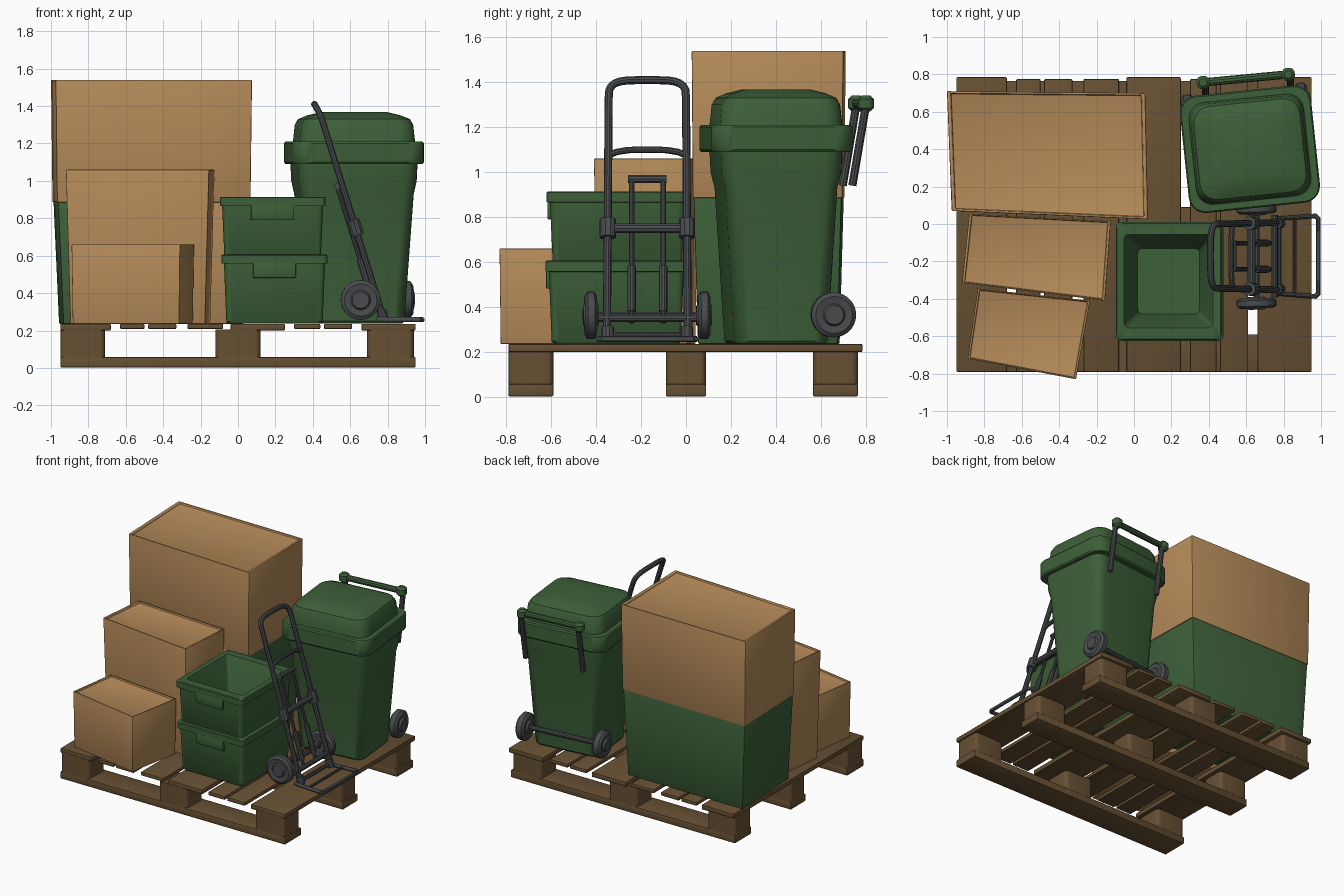
import bpy, bmesh, math
from mathutils import Vector, Matrix

if "Cube" in bpy.data.objects:
    bpy.data.objects.remove(bpy.data.objects["Cube"])

def mat(name, rgb):
    m = bpy.data.materials.new(name)
    m.diffuse_color = (*rgb, 1)
    m.use_nodes = True
    m.node_tree.nodes["Principled BSDF"].inputs["Base Color"].default_value = m.diffuse_color
    return m

CARD = mat("cardboard", (0.46, 0.255, 0.10))
GREEN = mat("green_plastic", (0.046, 0.115, 0.040))
WOOD = mat("pallet_wood", (0.135, 0.08, 0.033))
METAL = mat("dark_metal", (0.066, 0.070, 0.074))

def skin(name, rings, material, matrix=Matrix(), bevel=0):
    """Join equal-length rings of points into a closed solid."""
    bm = bmesh.new()
    vs = [[bm.verts.new(matrix @ Vector(p)) for p in r] for r in rings]
    n = len(vs[0])
    for a, b in zip(vs, vs[1:]):
        for i in range(n):
            j = (i + 1) % n
            bm.faces.new((a[i], a[j], b[j], b[i]))
    bm.faces.new(vs[0][::-1])
    bm.faces.new(vs[-1])
    bmesh.ops.recalc_face_normals(bm, faces=bm.faces)
    me = bpy.data.meshes.new(name)
    bm.to_mesh(me)
    bm.free()
    ob = bpy.data.objects.new(name, me)
    bpy.context.collection.objects.link(ob)
    me.materials.append(material)
    if bevel:
        md = ob.modifiers.new("bevel", 'BEVEL')
        md.width, md.segments, md.limit_method = bevel, 2, 'ANGLE'
    return ob

def rrect(z, w, d, r, seg=5):
    pts = []
    for k, (sx, sy) in enumerate(((1, 1), (-1, 1), (-1, -1), (1, -1))):
        for i in range(seg + 1):
            a = math.pi / 2 * (k + i / seg)
            pts.append((sx * (w / 2 - r) + r * math.cos(a), sy * (d / 2 - r) + r * math.sin(a), z))
    return pts

def loft(name, specs, material, loc=(0, 0, 0), rot=0):
    M = Matrix.Translation(loc) @ Matrix.Rotation(math.radians(rot), 4, 'Z')
    return skin(name, [rrect(*s) for s in specs], material, M)

def block(name, x0, x1, y0, y1, z0, z1, material, bevel=0.006):
    ring = lambda z: [(x0, y0, z), (x1, y0, z), (x1, y1, z), (x0, y1, z)]
    return skin(name, [ring(z0), ring(z1)], material, bevel=bevel)

def tube(name, pts, r, material, closed=False):
    cu = bpy.data.curves.new(name, 'CURVE')
    cu.dimensions, cu.bevel_depth, cu.bevel_resolution, cu.use_fill_caps = '3D', r, 3, True
    sp = cu.splines.new('POLY')
    sp.points.add(len(pts) - 1)
    for p, q in zip(sp.points, pts):
        p.co = (*q, 1)
    sp.use_cyclic_u = closed
    cu.materials.append(material)
    ob = bpy.data.objects.new(name, cu)
    bpy.context.collection.objects.link(ob)

def wheel(name, loc, h, r, angle):
    """Wheel whose axle is the x axis turned by angle about z."""
    prof = [(-1, .25), (-1, .42), (-.65, .5), (-.8, .82), (-.45, 1),
            (.45, 1), (.8, .82), (.65, .5), (1, .42), (1, .25)]
    rings = [[(o * h, r * s * math.cos(a), r * s * math.sin(a))
              for a in (math.tau * i / 28 for i in range(28))] for o, s in prof]
    skin(name, rings, METAL, Matrix.Translation(loc) @ Matrix.Rotation(math.radians(angle), 4, 'Z'))

# --- pallet ---
for i, (y0, y1) in enumerate(((-.79, -.59), (-.09, .09), (.565, .765))):
    block(f"pallet_runner_{i}", -.95, .95, y0, y1, .003, .058, WOOD)
    for j, (x0, x1) in enumerate(((-.95, -.71), (-.12, .12), (.69, .94))):
        loft(f"pallet_block_{i}_{j}", [(.055, x1 - x0, y1 - y0, .03), (.205, x1 - x0, y1 - y0, .03)],
             WOOD, ((x0 + x1) / 2, (y0 + y1) / 2, 0))
slats = [(-.95, -.68), (-.63, -.50), (-.48, -.33), (-.27, -.08), (-.04, .25), (.30, .44), (.46, .61), (.66, .95)]
for i, (x0, x1) in enumerate(slats):
    wide = x1 - x0 > .25
    block(f"deck_slat_{i}", x0, x1, -.79, .785 if wide else .775, .20 if wide else .208, .236, WOOD)

# --- cardboard boxes: four plan corners, tapered, with a shallow rim on top ---
def carton(name, corners, z0, z1, low, top=1.0, material=CARD, rim=True):
    c = sum((Vector(p) for p in corners), Vector((0, 0))) / 4
    ring = lambda s, z: [(*(c + (Vector(p) - c) * s), z) for p in corners]
    rings = [ring(low, z0), ring(top, z1)]
    if rim:
        rings += [ring(.965, z1), ring(.96, z1 - .014)]
    return skin(name, rings, material, bevel=.006)

big = [(-.975, .07), (.075, .025), (.06, .70), (-1.0, .71)]
mid = [(-.92, -.315), (-.155, -.41), (-.125, .015), (-.88, .055)]
small = [(-.89, -.72), (-.31, -.83), (-.235, -.41), (-.835, -.345)]
carton("large_carton", big, .885, 1.54, .985)
carton("middle_carton", mid, .236, 1.06, .94)
carton("small_carton", small, .236, .66, .98)

# --- green tote below the large carton, cardboard-coloured on most of its front ---
tote = carton("lower_tote", big, .236, .89, .92, .975, GREEN, rim=False)
tote.data.materials.append(CARD)
bm = bmesh.new()
bm.from_mesh(tote.data)
bmesh.ops.bisect_plane(bm, geom=bm.verts[:] + bm.edges[:] + bm.faces[:],
                       plane_co=(-.88, 0, 0), plane_no=(1, 0, 0))
bm.normal_update()
for f in bm.faces:
    if f.normal.y < -.8 and f.calc_center_median().x > -.88:
        f.material_index = 1
bm.to_mesh(tote.data)
bm.free()

# --- stacked crates with rims, hollow insides and grips ---
def crate(name, cx, cy, z0, z1):
    w, d, r = .565, .63, .025
    loft(name, [(z0, .50, .56, .03), (z0 + .01, .515, .575, .03), (z1 - .05, .54, .60, .03),
                (z1 - .048, w, d, r), (z1 - .005, w, d, r), (z1, w - .012, d - .012, r),
                (z1, .475, .50, r), (z1 - .01, .465, .49, r), (z0 + .04, .33, .35, r)],
         GREEN, (cx, cy, 0))
    for s in (-1, 1):
        y = cy + s * .30
        block(name + "_grip", cx - .115, cx + .115, y - .012, y + .012, z1 - .125, z1 - .045, GREEN)

crate("lower_crate", .195, -.31, .238, .607)
crate("upper_crate", .185, -.305, .575, .915)

# --- wheeled bin, turned slightly ---
BIN, TURN = Vector((.62, .40, 0)), 6
BM = Matrix.Translation(BIN) @ Matrix.Rotation(math.radians(TURN), 4, 'Z')
loft("bin_body", [(.238, .49, .40, .05), (.25, .51, .42, .06), (.93, .605, .50, .07),
                  (1.0, .635, .535, .08), (1.11, .645, .545, .08)], GREEN, BIN, TURN)
loft("bin_rim", [(1.09, .69, .615, .08), (1.10, .705, .63, .09), (1.20, .705, .63, .09),
                 (1.21, .69, .615, .08)], GREEN, BIN, TURN)
loft("bin_lid", [(1.20, .62, .55, .09), (1.30, .60, .53, .09), (1.33, .57, .50, .09),
                 (1.35, .48, .42, .09), (1.368, .34, .29, .08)], GREEN, BIN, TURN)
for s in (-1, 1):
    wheel("bin_wheel", BM @ Vector((s * .305, .225, .365)), .042, .10, TURN)
tube("bin_axle", [BM @ Vector((x, .225, .365)) for x in (-.3, .3)], .018, METAL)
# rear grab bar
ends = [Vector((.37, .757, 1.305)), Vector((.825, .80, 1.305))]
tube("bin_handle_bar", ends, .022, GREEN)
for e in ends:
    loft("bin_handle_knob", [(-.035, .04, .04, .018), (-.02, .07, .07, .03),
                             (.02, .07, .07, .03), (.035, .04, .04, .018)], GREEN, e, TURN)
    tube("bin_handle_strut", [e + Vector((.012, 0, -.01)), e + Vector((.012, -.06, -.365))], .019, METAL)

# --- hand truck: everything lies in a leaning plane ---
def lean(y, z, off=0):
    return Vector((.78 - (z - .26) * .31 + off, y, z))

YC, HW = -.172, .172
arc = [math.pi * i / 12 for i in range(13)]
def hoop(a):
    c, s = math.cos(a), math.sin(a)
    y = YC + HW * math.copysign(abs(c) ** .5, c)
    return lean(y, 1.33 + .08 * s ** .6 if s > 1e-6 else 1.33, -.015 * max(s, 0))
tube("truck_main_hoop", [lean(YC + HW + .008, .25)] + [hoop(a) for a in arc] + [lean(YC - HW - .008, .25)], .018, METAL)
tube("truck_upper_crossbar", [lean(YC + HW * t, 1.075 + .025 * (1 - t ** 4)) for t in (-1, -.8, -.5, 0, .5, .8, 1)], .015, METAL)
tube("truck_middle_crossbar", [lean(YC - HW, .75), lean(YC + HW, .75)], .022, METAL)
tube("truck_lower_crossbar", [lean(YC - .22, .35), lean(YC + .22, .35)], .017, METAL)
tube("truck_base_crossbar", [lean(YC - HW, .275), lean(YC + HW, .275)], .013, METAL)
for s in (-1, 1):
    y = YC + s * (HW + .004)
    tube("truck_rail_clamp", [lean(y, .71), lean(y, .79)], .036, METAL)
    tube("truck_rail_foot", [lean(y, .255), lean(y, .31)], .028, METAL)
    # inner support frame
    yi = YC + s * .07
    tube("truck_inner_post", [lean(yi, .33, -.03), lean(yi, .98, -.03)], .012, METAL)
    tube("truck_inner_sleeve", [lean(yi, .38, -.03), lean(yi, .58, -.03)], .019, METAL)
    # axle bracket and wheel
    tube("truck_axle_bracket", [lean(y, .45), (.655, y, .365), lean(y, .30)], .013, METAL)
    wheel("truck_wheel", (.655, YC + s * .252, .363), .034, .106, 92)
tube("truck_inner_top", [lean(YC - .085, .97, -.03), lean(YC + .085, .97, -.03)], .018, METAL)
tube("truck_axle", [(.655, YC - .25, .363), (.655, YC + .25, .363)], .015, METAL)
# toe frame
tube("truck_toe_frame", [(.75, YC - .2, .258), (.97, YC - .215, .258), (.985, YC - .2, .258),
                         (.985, YC + .2, .258), (.97, YC + .215, .258), (.75, YC + .2, .258)], .014, METAL, True)
tube("truck_toe_brace", [(.86, YC - .205, .258), (.86, YC + .205, .258)], .010, METAL)

# --- turn tubes into meshes, apply bevels, smooth soft edges ---
bpy.ops.object.select_all(action='SELECT')
bpy.context.view_layer.objects.active = bpy.context.scene.objects["bin_body"]
bpy.ops.object.convert(target='MESH')
bpy.ops.object.select_all(action='SELECT')
bpy.ops.object.shade_smooth_by_angle(angle=math.radians(35))
